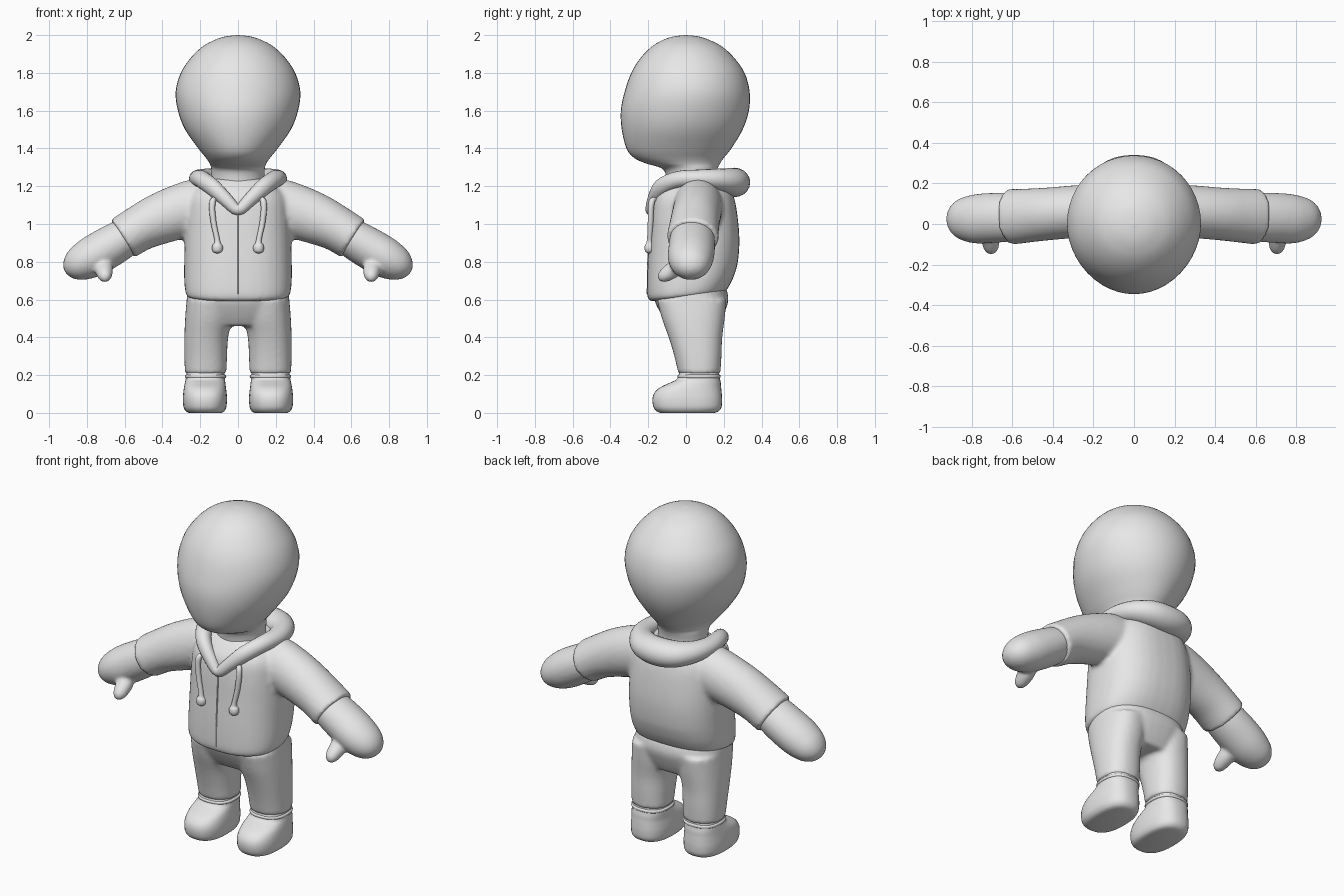
import bpy, bmesh, math
from mathutils import Vector

grey = bpy.data.materials.new("plain grey")
grey.diffuse_color = (0.8, 0.8, 0.8, 1)


def spline(rows, steps, cyclic=False):
    """Smoothly interpolate every number of the section rows."""
    n, out = len(rows), []
    pick = (lambda i: rows[i % n]) if cyclic else (lambda i: rows[max(0, min(n - 1, i))])
    for i in range(n if cyclic else n - 1):
        a, b, c, d = (pick(i + k) for k in (-1, 0, 1, 2))
        for s in range(steps):
            t = s / steps
            out.append([q + 0.5 * t * (r - p + t * (2 * p - 5 * q + 4 * r - w + t * (3 * (q - r) + w - p)))
                        for p, q, r, w in zip(a, b, c, d)])
    return out if cyclic else out + [list(rows[-1])]


def loft(bm, rows, ref=(0, 1, 0), axis=None, power=2.0, sides=36, steps=4, cyclic=False, flip=1):
    """Skin rounded sections (x, y, z, radius_u, radius_v); v follows ref."""
    rows = spline(rows, steps, cyclic)
    n, rings = len(rows), []
    for i, (x, y, z, ru, rv) in enumerate(rows):
        if axis:
            t = Vector(axis)
        else:
            lo, hi = ((i - 1) % n, (i + 1) % n) if cyclic else (max(i - 1, 0), min(i + 1, n - 1))
            t = (Vector(rows[hi][:3]) - Vector(rows[lo][:3])).normalized()
        v = Vector(ref)
        v = (v - t * v.dot(t)).normalized()
        u, ring = t.cross(v), []
        for k in range(sides):
            a = 2 * math.pi * k / sides
            c, s = math.cos(a), math.sin(a)
            p = Vector((x, y, z)) + u * max(ru, .002) * math.copysign(abs(c) ** (2 / power), c) \
                + v * max(rv, .002) * math.copysign(abs(s) ** (2 / power), s)
            ring.append(bm.verts.new((p.x * flip, p.y, p.z)))
        rings.append(ring)
    for i in range(n if cyclic else n - 1):
        a, b = rings[i], rings[(i + 1) % n]
        for k in range(sides):
            j = (k + 1) % sides
            bm.faces.new((a[k], a[j], b[j], b[k]))
    if not cyclic:
        bm.faces.new(rings[0])
        bm.faces.new(rings[-1])


def stack(bm, rows, **kw):
    """Loft of level sections (z, centre_x, radius_x, front_y, back_y)."""
    loft(bm, [(cx, (f + b) / 2, z, rx, (b - f) / 2) for z, cx, rx, f, b in rows], axis=(0, 0, 1), **kw)


def finish(name, bm, voxel=None, smooth=5):
    """Make the object; a voxel size fuses overlapping pieces into one skin."""
    bmesh.ops.recalc_face_normals(bm, faces=bm.faces)
    mesh = bpy.data.meshes.new(name)
    bm.to_mesh(mesh)
    bm.free()
    ob = bpy.data.objects.new(name, mesh)
    bpy.context.collection.objects.link(ob)
    if voxel:
        m = ob.modifiers.new("fuse", 'REMESH')
        m.mode, m.voxel_size = 'VOXEL', voxel
        m = ob.modifiers.new("soften", 'SMOOTH')
        m.factor, m.iterations = 0.5, smooth
        dg = bpy.context.evaluated_depsgraph_get()
        ob.data = bpy.data.meshes.new_from_object(ob.evaluated_get(dg))
        ob.modifiers.clear()
    ob.data.materials.clear()
    ob.data.materials.append(grey)
    bpy.ops.object.select_all(action='DESELECT')
    ob.select_set(True)
    bpy.context.view_layer.objects.active = ob
    bpy.ops.object.shade_smooth_by_angle(angle=math.radians(60))
    return ob


# Head with neck
bm = bmesh.new()
stack(bm, [(1.15, 0, .14, -.10, .16), (1.25, 0, .14, -.105, .16), (1.295, 0, .142, -.13, .168),
           (1.32, 0, .15, -.21, .18), (1.35, 0, .17, -.275, .20), (1.40, 0, .21, -.315, .24),
           (1.50, 0, .28, -.34, .30), (1.60, 0, .318, -.345, .333), (1.70, 0, .33, -.325, .337),
           (1.80, 0, .303, -.29, .31), (1.88, 0, .25, -.24, .255), (1.94, 0, .187, -.18, .19),
           (1.975, 0, .122, -.12, .122), (1.993, 0, .066, -.065, .066), (2.0, 0, 0, 0, 0)],
      sides=48)
finish("head", bm)

# Jacket body and sleeves fused together
bm = bmesh.new()
stack(bm, [(.612, 0, .265, -.19, .205), (.635, 0, .278, -.205, .22), (.70, 0, .285, -.207, .25),
           (.80, 0, .285, -.203, .275), (.92, 0, .283, -.195, .283), (1.05, 0, .275, -.187, .272),
           (1.14, 0, .26, -.172, .255), (1.20, 0, .215, -.13, .23), (1.24, 0, .15, -.09, .19)],
      power=2.5)
for s in (1, -1):
    loft(bm, [(.08, .07, 1.09, .13, .12), (.20, .065, 1.09, .15, .13), (.30, .06, 1.068, .145, .13),
              (.42, .05, 1.025, .135, .13), (.52, .042, .978, .122, .133), (.612, .035, .922, .118, .138)],
         flip=s)
jacket = finish("hooded_jacket", bm, voxel=.013, smooth=6)
for v in jacket.data.vertices:  # hem hangs lower at the front
    if v.co.z < .78 and abs(v.co.x) < .32:
        v.co.z += .12 * v.co.y * (.78 - v.co.z) / .17

# Hood roll: thin V at the chest, thick fold behind the neck
half = [(.06, -.172, 1.125, .034, .036), (.135, -.13, 1.195, .042, .045), (.19, -.04, 1.235, .048, .045),
        (.205, .07, 1.24, .055, .048), (.175, .17, 1.235, .065, .058), (.10, .237, 1.225, .082, .072)]
ring = [(0, -.185, 1.075, .03, .03)] + half + [(0, .255, 1.22, .085, .078)] \
    + [(-r[0],) + r[1:] for r in reversed(half)]
bm = bmesh.new()
loft(bm, ring, ref=(0, 0, 1), sides=20, cyclic=True)
finish("hood", bm)

# Front closing seam
bm = bmesh.new()
loft(bm, [(0, -.203, .63, .003, .005), (0, -.201, .80, .003, .005), (0, -.193, .95, .003, .005),
          (0, -.186, 1.06, .003, .005)], sides=8)
finish("jacket_seam", bm)

# Trousers: hips and two legs fused together
bm = bmesh.new()
stack(bm, [(.46, 0, .20, -.09, .17), (.52, 0, .262, -.13, .20), (.60, 0, .272, -.168, .225),
           (.67, 0, .262, -.165, .21)], power=2.4)
for s in (1, -1):
    stack(bm, [(.205, .171, .110, -.04, .182), (.30, .171, .113, -.062, .188), (.40, .168, .116, -.092, .192),
               (.50, .156, .124, -.128, .205), (.60, .15, .122, -.155, .215)], power=2.3, flip=s)
finish("trousers", bm, voxel=.012, smooth=6)

for s, side in ((1, "left"), (-1, "right")):
    # Mitten hand with a thumb
    bm = bmesh.new()
    loft(bm, [(.56, .035, .955, .095, .11), (.62, .033, .915, .105, .12), (.70, .03, .868, .11, .123),
              (.78, .025, .822, .108, .121), (.845, .025, .788, .092, .105), (.885, .025, .768, .068, .08),
              (.91, .025, .756, .036, .045), (.92, .025, .751, 0, 0)], flip=s)
    loft(bm, [(.72, 0, .82, .045, .045), (.71, -.06, .765, .045, .048), (.706, -.105, .733, .039, .041),
              (.704, -.135, .714, .026, .027), (.703, -.15, .705, 0, 0)], ref=(1, 0, 0), flip=s)
    finish(side + "_hand", bm, voxel=.01, smooth=5)

    # Shoe
    bm = bmesh.new()
    stack(bm, [(0, .174, .085, -.135, .15), (.008, .174, .101, -.155, .172), (.03, .175, .113, -.172, .188),
               (.07, .175, .117, -.178, .191), (.105, .175, .115, -.168, .189), (.135, .175, .111, -.137, .186),
               (.16, .174, .107, -.085, .184), (.18, .173, .104, -.048, .180), (.22, .172, .10, -.034, .174)],
          power=2.5, flip=s)
    finish(side + "_shoe", bm)

    # Ankle band between shoe and trouser leg
    bm = bmesh.new()
    stack(bm, [(.183, .172, .102, -.035, .176), (.188, .172, .109, -.044, .183),
               (.198, .172, .109, -.044, .183), (.203, .172, .102, -.035, .176)], power=2.4, flip=s)
    finish(side + "_ankle_band", bm)

    # Drawstring with a round end
    bm = bmesh.new()
    loft(bm, [(.118, -.155, 1.13, .008, .008), (.132, -.178, 1.125, .016, .016), (.137, -.186, 1.08, .016, .016),
              (.128, -.188, 1.0, .015, .015), (.113, -.192, .93, .014, .014), (.109, -.194, .902, .016, .016),
              (.109, -.194, .888, .026, .024), (.109, -.194, .870, .029, .026),
              (.109, -.194, .852, .022, .02), (.109, -.194, .843, 0, 0)], sides=14, flip=s)
    finish(side + "_drawstring", bm)
